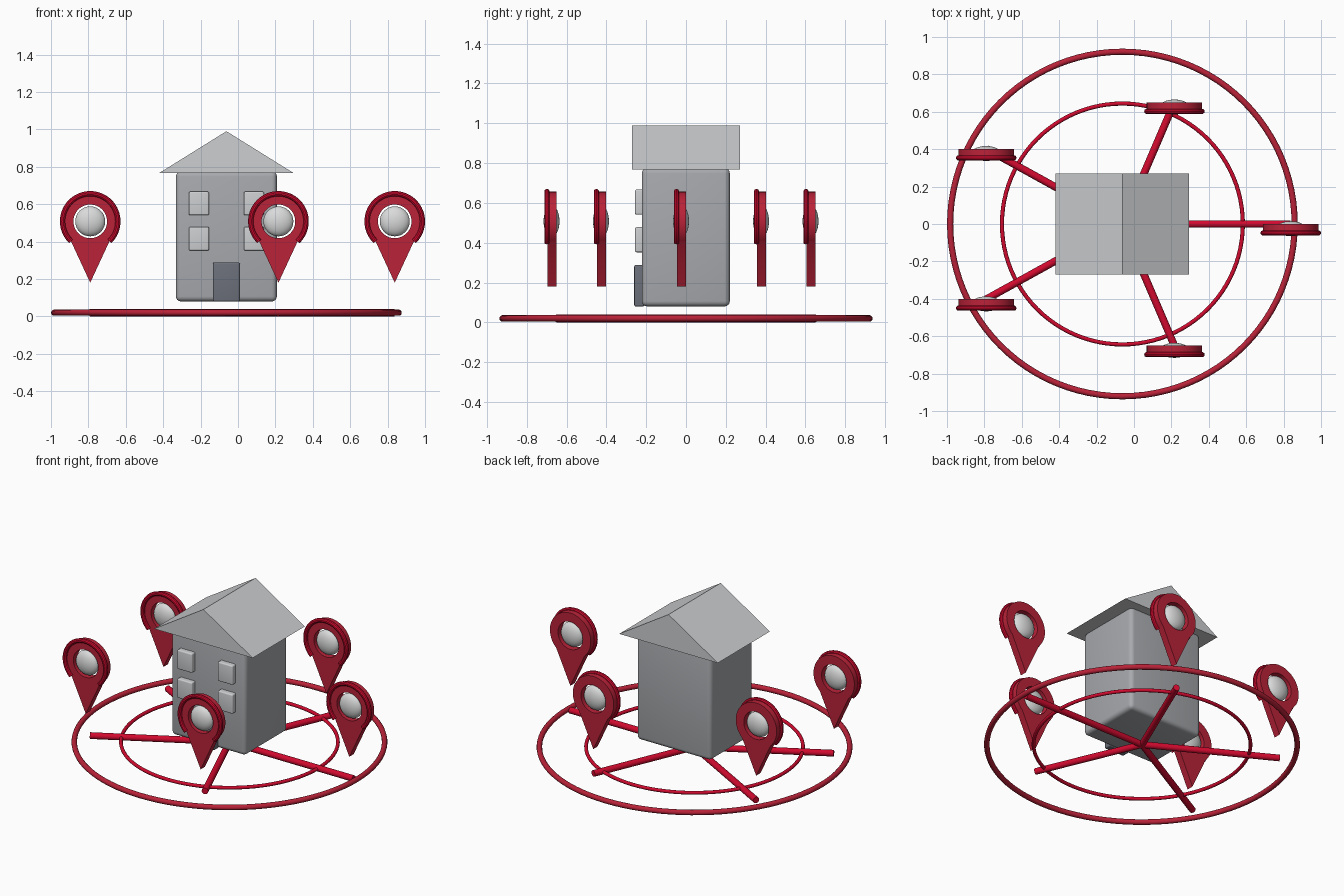
import bpy, bmesh, math
from mathutils import Vector

if "Cube" in bpy.data.objects:
    bpy.data.objects.remove(bpy.data.objects["Cube"])

CX = -0.062           # centre of the house and rings
RZ = 0.02             # height of the ground ring plane


def material(name, r, g, b):
    m = bpy.data.materials.new(name)
    m.diffuse_color = (r, g, b, 1)
    m.use_nodes = True
    m.node_tree.nodes["Principled BSDF"].inputs["Base Color"].default_value = m.diffuse_color
    return m


CRIMSON = material("crimson", 0.49, 0.016, 0.04)
RED = material("bright red", 0.64, 0.003, 0.028)
WALL = material("wall grey", 0.39, 0.40, 0.42)
ROOF = material("light grey", 0.61, 0.62, 0.635)
DOOR = material("slate", 0.15, 0.163, 0.195)
BALL = material("pale grey", 0.70, 0.705, 0.71)


def finish(name, mat, smooth=True):
    ob = bpy.context.object
    ob.name = name
    ob.data.materials.clear()
    ob.data.materials.append(mat)
    if smooth:
        bpy.ops.object.shade_smooth_by_angle(angle=math.radians(35))
    return ob


def box(name, mat, lo, hi, bevel):
    lo, hi = Vector(lo), Vector(hi)
    bpy.ops.mesh.primitive_cube_add(size=1, location=(lo + hi) / 2)
    bpy.context.object.scale = hi - lo
    bpy.ops.object.transform_apply(location=False, rotation=False, scale=True)
    mod = bpy.context.object.modifiers.new("bevel", 'BEVEL')
    mod.width, mod.segments = bevel, 4
    bpy.ops.object.modifier_apply(modifier="bevel")
    return finish(name, mat)


def curve_object(name, splines, mat, flat=False, **settings):
    """Splines are (points, cyclic) pairs in the local xy plane."""
    cu = bpy.data.curves.new(name, 'CURVE')
    cu.dimensions = '2D' if flat else '3D'
    for pts, cyclic in splines:
        sp = cu.splines.new('POLY')
        sp.points.add(len(pts) - 1)
        for p, (x, y) in zip(sp.points, pts):
            p.co = (x, y, 0, 1)
        sp.use_cyclic_u = cyclic
    for key, value in settings.items():
        setattr(cu, key, value)
    ob = bpy.data.objects.new(name, cu)
    bpy.context.collection.objects.link(ob)
    bpy.ops.object.select_all(action='DESELECT')
    ob.select_set(True)
    bpy.context.view_layer.objects.active = ob
    bpy.ops.object.convert(target='MESH')
    return finish(name, mat)


def arc(r, a0, a1, n):
    return [(r * math.cos(math.radians(a0 + (a1 - a0) * i / n)),
             r * math.sin(math.radians(a0 + (a1 - a0) * i / n))) for i in range(n + 1)]


# House walls, door and windows
box("house_walls", WALL, (CX - 0.27, -0.222, 0.08), (CX + 0.27, 0.22, 0.775), 0.027)
box("door", DOOR, (CX - 0.072, -0.26, 0.08), (CX + 0.072, -0.21, 0.288), 0.008)
for side in (-1, 1):
    for z in (0.415, 0.604):
        x = CX + side * 0.147
        box("window", ROOF, (x - 0.054, -0.256, z - 0.063), (x + 0.054, -0.21, z + 0.063), 0.008)

# Gable roof
bm = bmesh.new()
tri = bm.faces.new([bm.verts.new((CX + x, -0.27, z))
                    for x, z in ((-0.357, 0.768), (0.357, 0.768), (0, 0.99))])
ext = bmesh.ops.extrude_face_region(bm, geom=[tri])
bmesh.ops.translate(bm, vec=(0, 0.54, 0),
                    verts=[v for v in ext["geom"] if isinstance(v, bmesh.types.BMVert)])
bmesh.ops.recalc_face_normals(bm, faces=bm.faces)
me = bpy.data.meshes.new("roof")
bm.to_mesh(me)
bm.free()
roof = bpy.data.objects.new("roof", me)
bpy.context.collection.objects.link(roof)
me.materials.append(ROOF)

# Ground rings
for name, major, minor, mat in (("outer_ring", 0.921, 0.0165, CRIMSON),
                                ("inner_ring", 0.644, 0.011, RED)):
    bpy.ops.mesh.primitive_torus_add(location=(CX, 0, RZ), major_radius=major, minor_radius=minor,
                                     major_segments=96, minor_segments=12)
    finish(name, mat)

# Map pin: pierced teardrop plate, rim around its head, flattened ball in the hole
plate = curve_object("pin_plate",
                     [(arc(0.148, -46, 226, 48) + [(0, -0.328)], True),
                      (arc(0.09, 0, 352.5, 47), True)],
                     CRIMSON, flat=True, fill_mode='BOTH', extrude=0.0225)
rim = curve_object("pin_rim", [(arc(0.148, -46, 226, 48), False)], RED,
                   bevel_depth=0.014, bevel_resolution=3, use_fill_caps=True)
bpy.ops.mesh.primitive_uv_sphere_add(radius=0.08, segments=32, ring_count=16)
ball = finish("pin_ball", BALL)
ball.scale = (1, 1, 0.5)
bpy.ops.object.transform_apply(location=False, rotation=False, scale=True)

# Five spokes, each ending below a pin that faces the front
for i in range(5):
    a = math.radians(72 * i)
    px, py = 0.9 * math.cos(a), 0.684 * math.sin(a)
    bpy.ops.mesh.primitive_cylinder_add(vertices=16, radius=0.02, depth=math.hypot(px, py),
                                        location=(CX + px / 2, py / 2, RZ),
                                        rotation=(0, math.pi / 2, math.atan2(py, px)))
    finish("spoke", RED)
    for part, dy in ((plate, -0.0225), (rim, -0.048), (ball, -0.025)):
        ob = part
        if i:
            ob = part.copy()
            bpy.context.collection.objects.link(ob)
        ob.location = (CX + px, py + dy, 0.508)
        ob.rotation_euler = (math.pi / 2, 0, 0)
